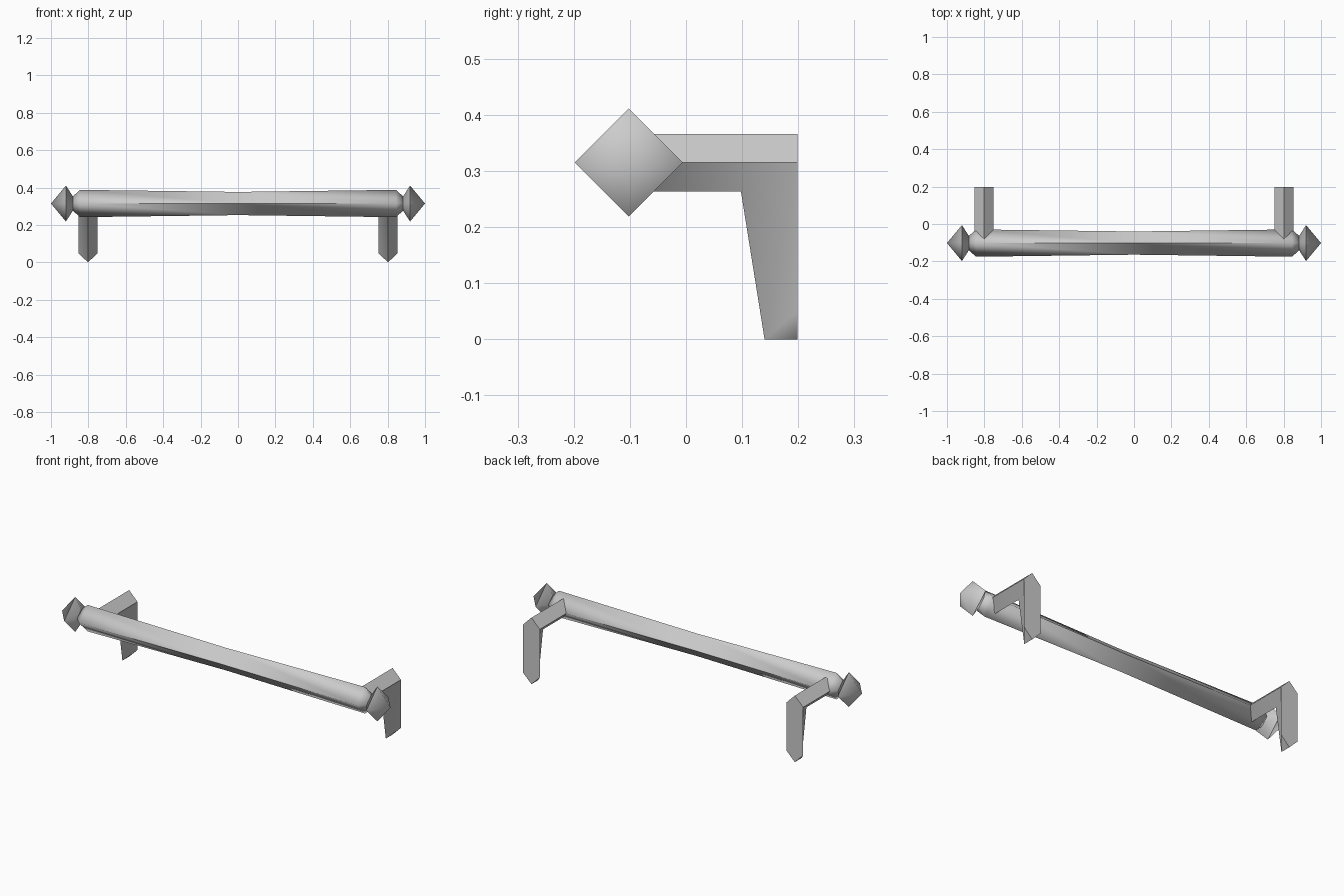
import bpy
import bmesh
import math

AXIS_Y, AXIS_Z = -0.102, 0.315

cube = bpy.data.objects.get("Cube")
if cube:
    bpy.data.objects.remove(cube, do_unlink=True)

grey = bpy.data.materials.new("plain_grey")
grey.use_nodes = True
grey.diffuse_color = (0.6, 0.6, 0.6, 1)
grey.node_tree.nodes["Principled BSDF"].inputs["Base Color"].default_value = (0.6, 0.6, 0.6, 1)


def finish(name, bm):
    """Turn a bmesh into a shaded object with the shared material."""
    bmesh.ops.remove_doubles(bm, verts=bm.verts, dist=0.0001)
    bmesh.ops.recalc_face_normals(bm, faces=bm.faces)
    mesh = bpy.data.meshes.new(name)
    bm.to_mesh(mesh)
    bm.free()
    mesh.materials.append(grey)
    obj = bpy.data.objects.new(name, mesh)
    bpy.context.collection.objects.link(obj)
    bpy.ops.object.select_all(action="DESELECT")
    obj.select_set(True)
    bpy.context.view_layer.objects.active = obj
    bpy.ops.object.shade_smooth_by_angle(angle=math.radians(80))


def diamond_bar(name, profile):
    """Four-sided bar along x from (x, radius) stations, with closed ends."""
    bm = bmesh.new()
    rings = []
    for x, r in profile:
        rings.append([bm.verts.new((x, AXIS_Y + r * dy, AXIS_Z + r * dz))
                      for dy, dz in ((1, 0), (0, 1), (-1, 0), (0, -1))])
    for a, b in zip(rings, rings[1:]):
        for i in range(4):
            j = (i + 1) % 4
            bm.faces.new((a[i], a[j], b[j], b[i]))
    bm.faces.new(rings[0])
    bm.faces.new(rings[-1])
    finish(name, bm)


def bracket(name, cx):
    """Diamond arm running back into a tapering, flat-backed leg."""
    bm = bmesh.new()
    half, back, top, low = 0.051, 0.199, 0.366, 0.263
    v = lambda x, y, z: bm.verts.new((cx + x, y, z))
    top_f, top_b = v(0, AXIS_Y, top), v(0, back, top)
    low_f, inner = v(0, AXIS_Y, low), v(0, 0.098, low)
    toe, heel = v(0, 0.14, 0), v(0, back, 0)
    sides = []
    for s in (-half, half):
        side_f, side_b = v(s, AXIS_Y, AXIS_Z), v(s, back, AXIS_Z)
        side_low = v(s, back, 0.05)
        bm.faces.new((top_f, side_f, side_b, top_b))
        bm.faces.new((side_f, low_f, inner, side_b))
        bm.faces.new((side_b, inner, toe, side_low))
        bm.faces.new((side_low, toe, heel))
        sides.append((side_f, side_b, side_low))
    (lf, lb, ll), (rf, rb, rl) = sides
    bm.faces.new((top_b, rb, rl, heel, ll, lb))
    bm.faces.new((top_f, lf, low_f, rf))
    finish(name, bm)


# Rod, slightly slimmer at the middle with chamfered ends
half_rod = [(0.845, 0.073), (0.885, 0.036)]
diamond_bar("rod", [(-x, r) for x, r in reversed(half_rod)] + [(0, 0.062)] + half_rod)

# Pointed finials and wall brackets on both ends
for side, s in (("left", 1), ("right", -1)):
    diamond_bar(side + "_finial", [(s * 0.88, 0.034), (s * 0.92, 0.096), (s * 1.0, 0.00001)])
    bracket(side + "_bracket", s * 0.802)
